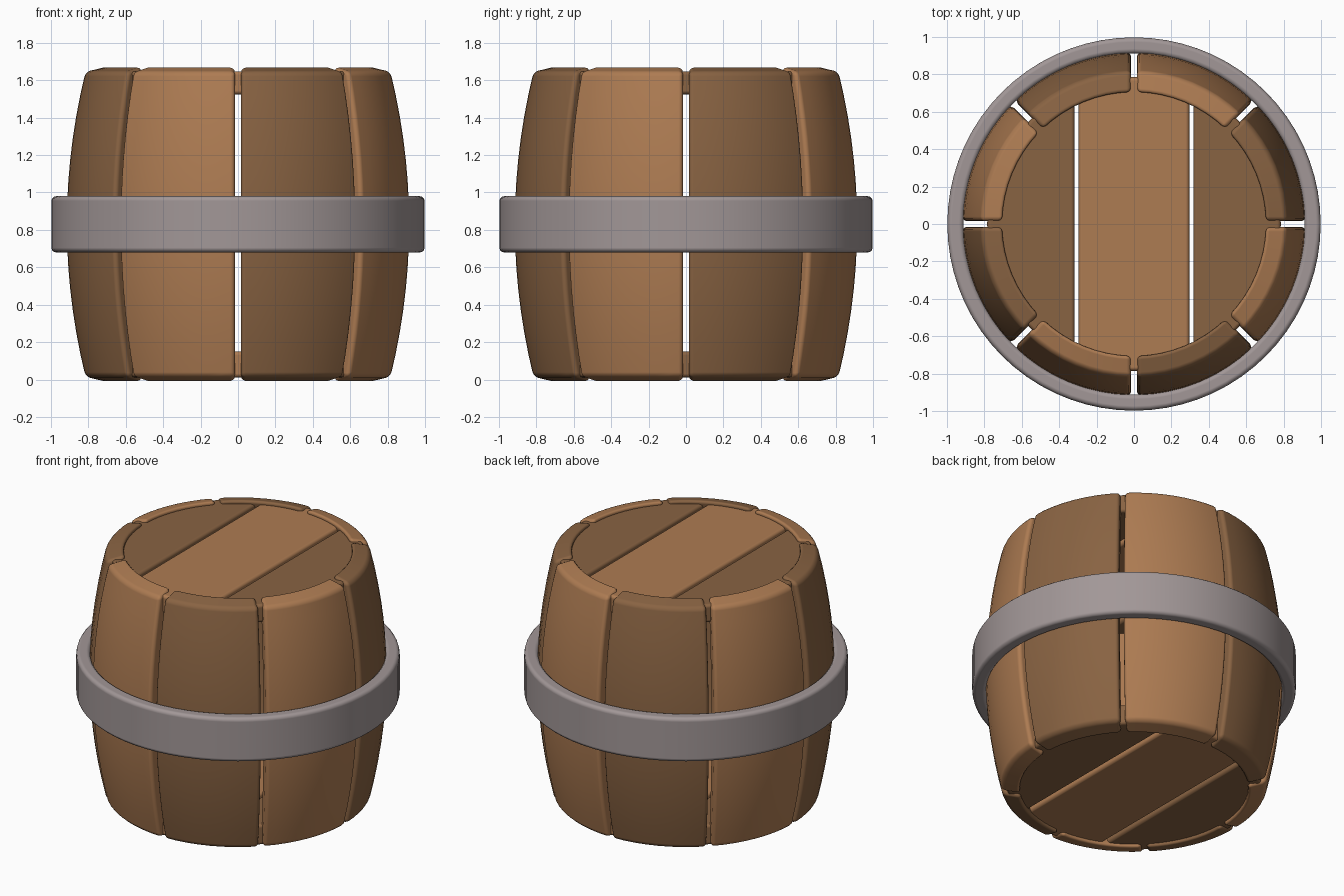
import bpy, bmesh, math

if "Cube" in bpy.data.objects:
    bpy.data.objects.remove(bpy.data.objects["Cube"])

H, MID = 1.66, 0.83
GAP = 0.015


def material(name, rgb):
    m = bpy.data.materials.new(name)
    m.diffuse_color = (*rgb, 1)
    m.use_nodes = True
    m.node_tree.nodes["Principled BSDF"].inputs["Base Color"].default_value = m.diffuse_color
    return m


LIGHT = material("light_wood", (0.42, 0.20, 0.085))
DARK = material("dark_wood", (0.25, 0.125, 0.055))
METAL = material("hoop_metal", (0.36, 0.31, 0.31))


def finish(bm, name, mat, bevel):
    bmesh.ops.recalc_face_normals(bm, faces=bm.faces)
    for f in bm.faces:
        f.smooth = True
    me = bpy.data.meshes.new(name)
    bm.to_mesh(me)
    bm.free()
    me.materials.append(mat)
    ob = bpy.data.objects.new(name, me)
    bpy.context.collection.objects.link(ob)
    b = ob.modifiers.new("bevel", 'BEVEL')
    b.width, b.segments = bevel, 3
    b.limit_method, b.angle_limit = 'ANGLE', math.radians(40)
    b.harden_normals = True
    return ob


# Bulging stave: curved section swept up the barrel profile
def stave(k):
    bm = bmesh.new()
    rows, cols, thick = 14, 8, 0.12
    rings = []
    for i in range(rows + 1):
        t = -1 + 2 * i / rows
        r_out, z_out = 0.917 - 0.10 * t * t, MID + t * 0.815
        slope = math.atan(-0.24 * t)
        r_in = r_out - thick * math.cos(slope)
        z_in = z_out - thick * math.sin(slope)
        ring = []
        for r, z, order in ((r_out, z_out, range(cols + 1)),
                            (r_in, z_in, range(cols, -1, -1))):
            trim = math.asin(GAP / r)
            for j in order:
                a = k * math.pi / 4 + trim + (math.pi / 4 - 2 * trim) * j / cols
                ring.append(bm.verts.new((r * math.cos(a), r * math.sin(a), z)))
        rings.append(ring)
    n = len(rings[0])
    for lo, hi in zip(rings, rings[1:]):
        for j in range(n):
            bm.faces.new((lo[j], lo[(j + 1) % n], hi[(j + 1) % n], hi[j]))
    for ring in (rings[0], rings[-1]):
        for j in range(cols):
            bm.faces.new((ring[j], ring[j + 1], ring[n - 2 - j], ring[n - 1 - j]))
    finish(bm, f"stave_{k + 1}", LIGHT if k % 2 else DARK, 0.025)


for k in range(8):
    stave(k)


# Lid planks: slices of a disc between two x positions
def plank(name, x0, x1, z0, z1, mat, r=0.785):
    def arc(a, b, n=20):
        return [(r * math.cos(a + (b - a) * i / n), r * math.sin(a + (b - a) * i / n))
                for i in range(n + 1)]
    a0 = math.acos(max(-1, x0 / r))
    a1 = math.acos(min(1, x1 / r))
    if x1 >= r:
        pts = arc(-a0, a0, 32)
    elif x0 <= -r:
        pts = arc(a1, 2 * math.pi - a1, 32)
    else:
        pts = arc(a1, a0) + arc(-a0, -a1)
    bm = bmesh.new()
    face = bm.faces.new([bm.verts.new((x, y, z0)) for x, y in pts])
    ext = bmesh.ops.extrude_face_region(bm, geom=[face], use_keep_orig=True)
    top = [v for v in ext["geom"] if isinstance(v, bmesh.types.BMVert)]
    bmesh.ops.translate(bm, verts=top, vec=(0, 0, z1 - z0))
    finish(bm, name, mat, 0.02)


for label, z0, z1 in (("bottom", 0.012, 0.15), ("top", 1.525, 1.648)):
    plank(label + "_plank_left", -1, -0.317, z0, z1, DARK)
    plank(label + "_plank_middle", -0.296, 0.296, z0, z1, LIGHT)
    plank(label + "_plank_right", 0.317, 1, z0, z1, DARK)

# Metal hoop: rectangular section revolved, edges rounded
bm = bmesh.new()
section = ((0.912, 0.68), (0.998, 0.68), (0.998, 0.98), (0.912, 0.98))
N = 72
loops = [[bm.verts.new((r * math.cos(2 * math.pi * i / N), r * math.sin(2 * math.pi * i / N), z))
          for r, z in section] for i in range(N)]
for i in range(N):
    a, b = loops[i], loops[(i + 1) % N]
    for j in range(4):
        bm.faces.new((a[j], b[j], b[(j + 1) % 4], a[(j + 1) % 4]))
finish(bm, "hoop", METAL, 0.025)
